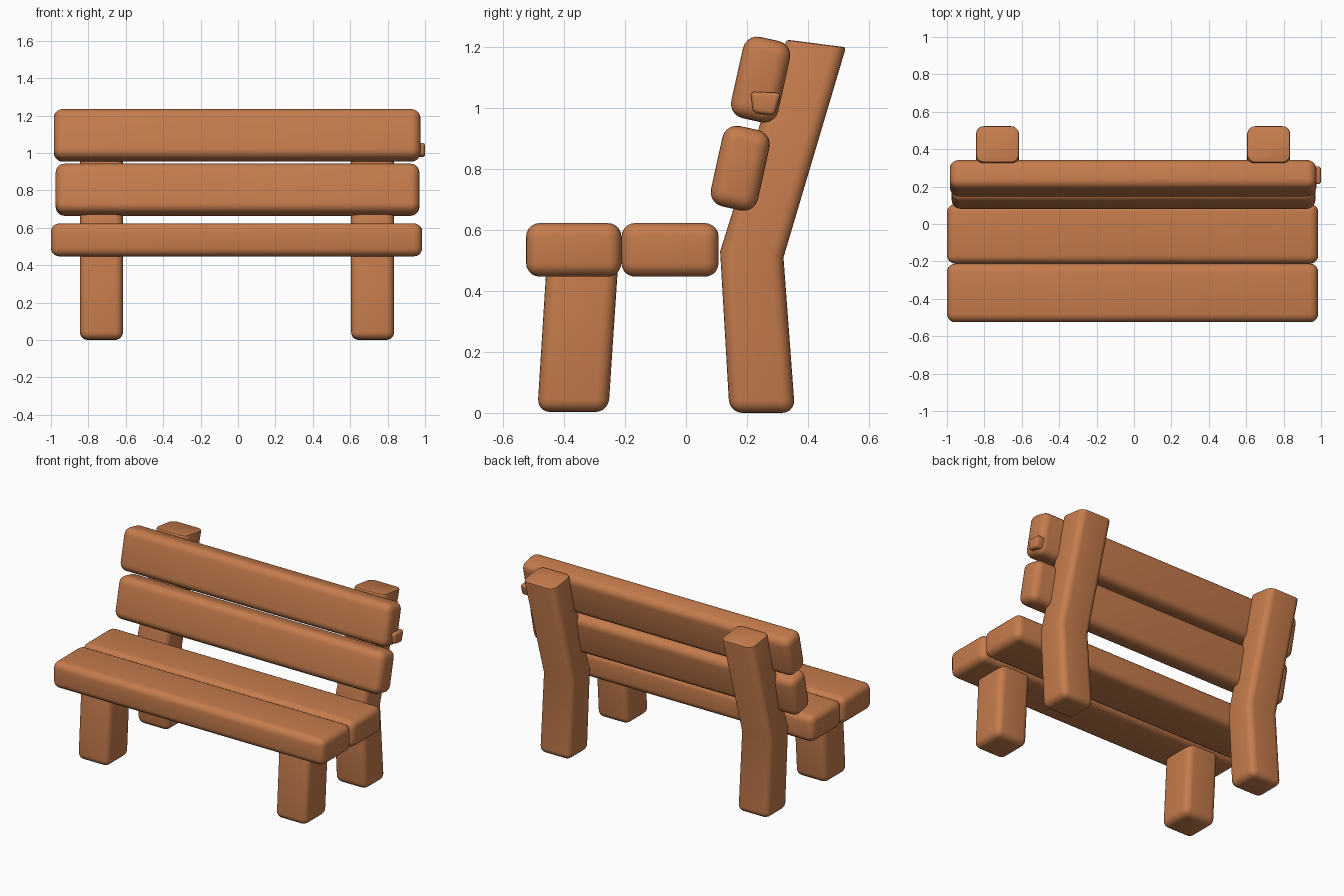
import bpy
import bmesh
import math

cube = bpy.data.objects.get("Cube")
if cube:
    bpy.data.objects.remove(cube, do_unlink=True)

wood = bpy.data.materials.new("warm_wood")
wood.use_nodes = True
colour = (0.56, 0.2, 0.073, 1)
wood.diffuse_color = colour
wood.node_tree.nodes["Principled BSDF"].inputs["Base Color"].default_value = colour


def beam(name, profile, x0, x1, radius, sharp_above=None):
    """Extrude a (y, z) side profile along x and round its edges."""
    bm = bmesh.new()
    face = bm.faces.new([bm.verts.new((x0, y, z)) for y, z in profile])
    ext = bmesh.ops.extrude_face_region(bm, geom=[face])
    for v in ext["geom"]:
        if isinstance(v, bmesh.types.BMVert):
            v.co.x = x1
    bmesh.ops.recalc_face_normals(bm, faces=bm.faces)

    def is_round(e):
        crisp = sharp_above and all(v.co.z > sharp_above for v in e.verts)
        return e.calc_face_angle(0) > math.radians(40) and not crisp

    edges = [e for e in bm.edges if is_round(e)]
    bmesh.ops.bevel(bm, geom=edges, offset=radius, segments=5, profile=0.5,
                    affect='EDGES', clamp_overlap=True)
    if sharp_above:
        top = [e for e in bm.edges if all(v.co.z > sharp_above for v in e.verts)
               and e.calc_face_angle(0) > math.radians(40)]
        bmesh.ops.bevel(bm, geom=top, offset=0.008, segments=2, profile=0.5,
                        affect='EDGES', clamp_overlap=True)
    bmesh.ops.recalc_face_normals(bm, faces=bm.faces)
    mesh = bpy.data.meshes.new(name)
    bm.to_mesh(mesh)
    bm.free()
    mesh.materials.append(wood)
    ob = bpy.data.objects.new(name, mesh)
    bpy.context.collection.objects.link(ob)
    bpy.ops.object.select_all(action='DESELECT')
    ob.select_set(True)
    bpy.context.view_layer.objects.active = ob
    bpy.ops.object.shade_smooth_by_angle(angle=math.radians(35))
    return ob


def rect(y0, y1, z0, z1):
    return [(y0, z0), (y1, z0), (y1, z1), (y0, z1)]


def tilted(cy, cz, width, height, angle):
    c, s = math.cos(angle), math.sin(angle)
    return [(cy + y * c + z * s, cz - y * s + z * c)
            for y, z in rect(-width / 2, width / 2, -height / 2, height / 2)]


# Seat planks
beam("seat_plank_front", rect(-0.525, -0.212, 0.447, 0.623), -1.0, 0.985, 0.045)
beam("seat_plank_rear", rect(-0.212, 0.107, 0.447, 0.623), -1.0, 0.985, 0.045)

# Leaning backrest planks
lean = math.radians(12.5)
beam("back_plank_lower", tilted(0.178, 0.803, 0.158, 0.27, lean), -0.975, 0.97, 0.048)
beam("back_plank_upper", tilted(0.245, 1.094, 0.158, 0.273, lean), -0.985, 0.975, 0.048)

# Legs, with the rear pair bent to carry the backrest
front_leg = [(-0.488, 0.003), (-0.255, 0.003), (-0.222, 0.5), (-0.457, 0.5)]
rear_leg = [(0.143, 0.0), (0.358, 0.0), (0.32, 0.51), (0.525, 1.2),
            (0.33, 1.225), (0.112, 0.53)]
for side, x0 in (("right", -0.845), ("left", 0.605)):
    beam("front_leg_" + side, front_leg, x0, x0 + 0.23, 0.042)
    beam("rear_leg_" + side, rear_leg, x0, x0 + 0.23, 0.042, sharp_above=1.15)

# Wood knot on the end of the upper back plank
beam("wood_knot", [(0.22, 0.985), (0.29, 0.975), (0.312, 1.05), (0.212, 1.055)],
     0.94, 1.0, 0.015)
